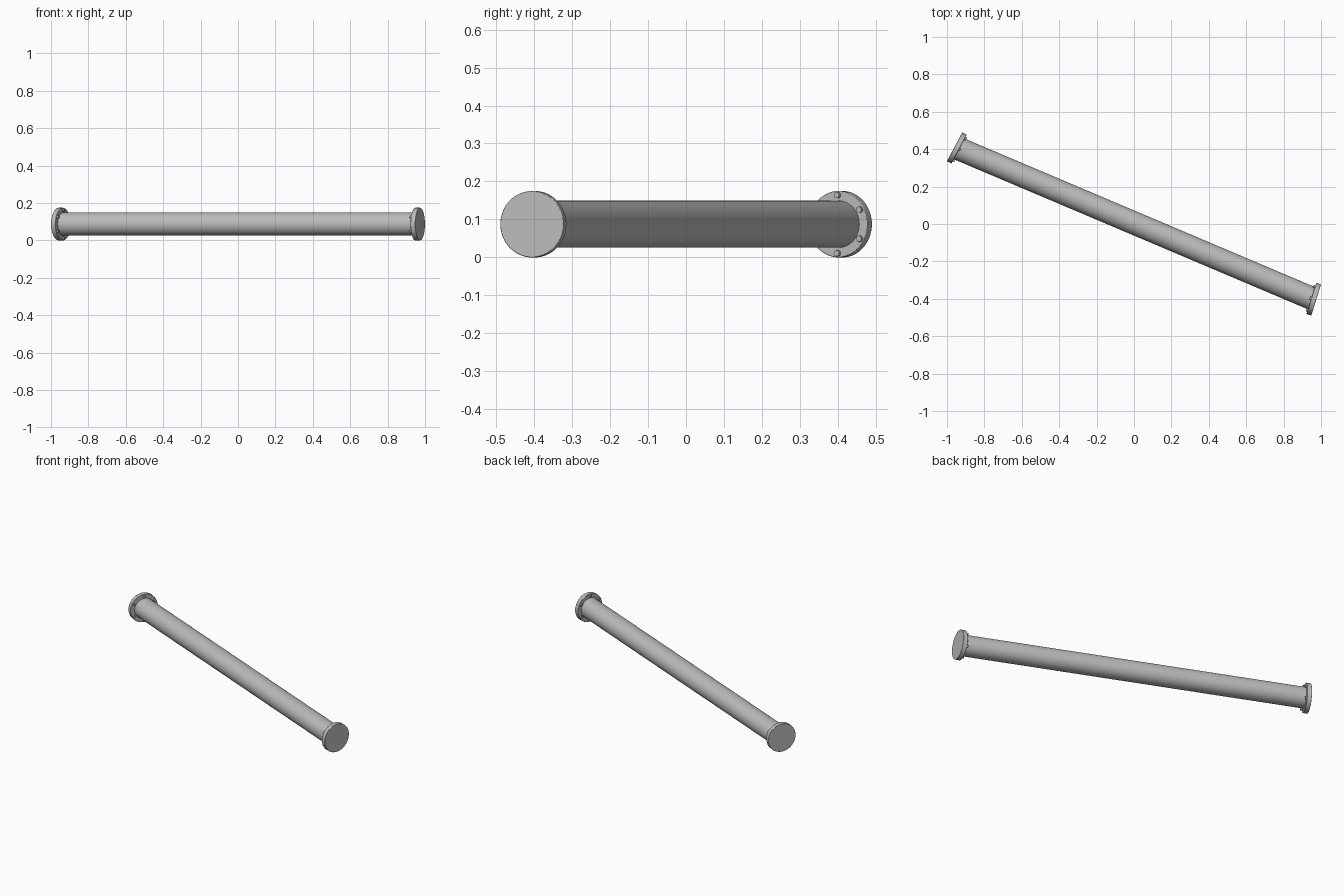
import bpy, math
from mathutils import Vector

cube = bpy.data.objects.get("Cube")
if cube:
    bpy.data.objects.remove(cube, do_unlink=True)

# One plain grey metal
grey = bpy.data.materials.new("grey metal")
grey.use_nodes = True
grey.diffuse_color = (0.5, 0.5, 0.5, 1)
grey.node_tree.nodes["Principled BSDF"].inputs["Base Color"].default_value = (0.5, 0.5, 0.5, 1)

FLANGE_R, FLANGE_T = 0.0875, 0.027
PIPE_R = 0.062
BOLT_R, BOLT_H, BOLT_CIRCLE = 0.008, 0.009, 0.0765


def rod(name, start, end, radius, sides, bevel=0):
    """Closed cylinder between two points."""
    axis = end - start
    bpy.ops.mesh.primitive_cylinder_add(vertices=sides, radius=radius,
                                        depth=axis.length, location=(start + end) / 2)
    ob = bpy.context.object
    ob.name = name
    ob.rotation_euler = axis.to_track_quat('Z', 'Y').to_euler()
    ob.data.materials.append(grey)
    if bevel:
        mod = ob.modifiers.new("rim_bevel", 'BEVEL')
        mod.width = bevel
        mod.segments = 2
        mod.limit_method = 'ANGLE'
    bpy.ops.object.shade_smooth_by_angle(angle=math.radians(35))
    return ob


def flange(side, centre, inward):
    """Disc with six bolt heads on its inner face; returns the inner centre."""
    inner = centre + inward * FLANGE_T
    rod(side + "_flange", centre, inner, FLANGE_R, 64, 0.002)
    up = Vector((0, 0, 1))
    across = up.cross(inward)
    for i in range(6):
        a = math.radians(30 + 60 * i)
        p = inner + (across * math.cos(a) + up * math.sin(a)) * BOLT_CIRCLE
        rod(f"{side}_bolt_{i + 1}", p - inward * 0.004, p + inward * BOLT_H, BOLT_R, 12)
    return centre + inward * FLANGE_T * 0.5


def heading(degrees):
    a = math.radians(degrees)
    return Vector((math.cos(a), math.sin(a), 0))


# End flanges, each turned a little away from the pipe axis
right_end = flange("right", Vector((-0.959, 0.413, FLANGE_R)), heading(-28))
left_end = flange("left", Vector((0.974, -0.406, FLANGE_R)), heading(180 - 17.3))

# Straight pipe between them
rod("pipe", right_end, left_end, PIPE_R, 64)
